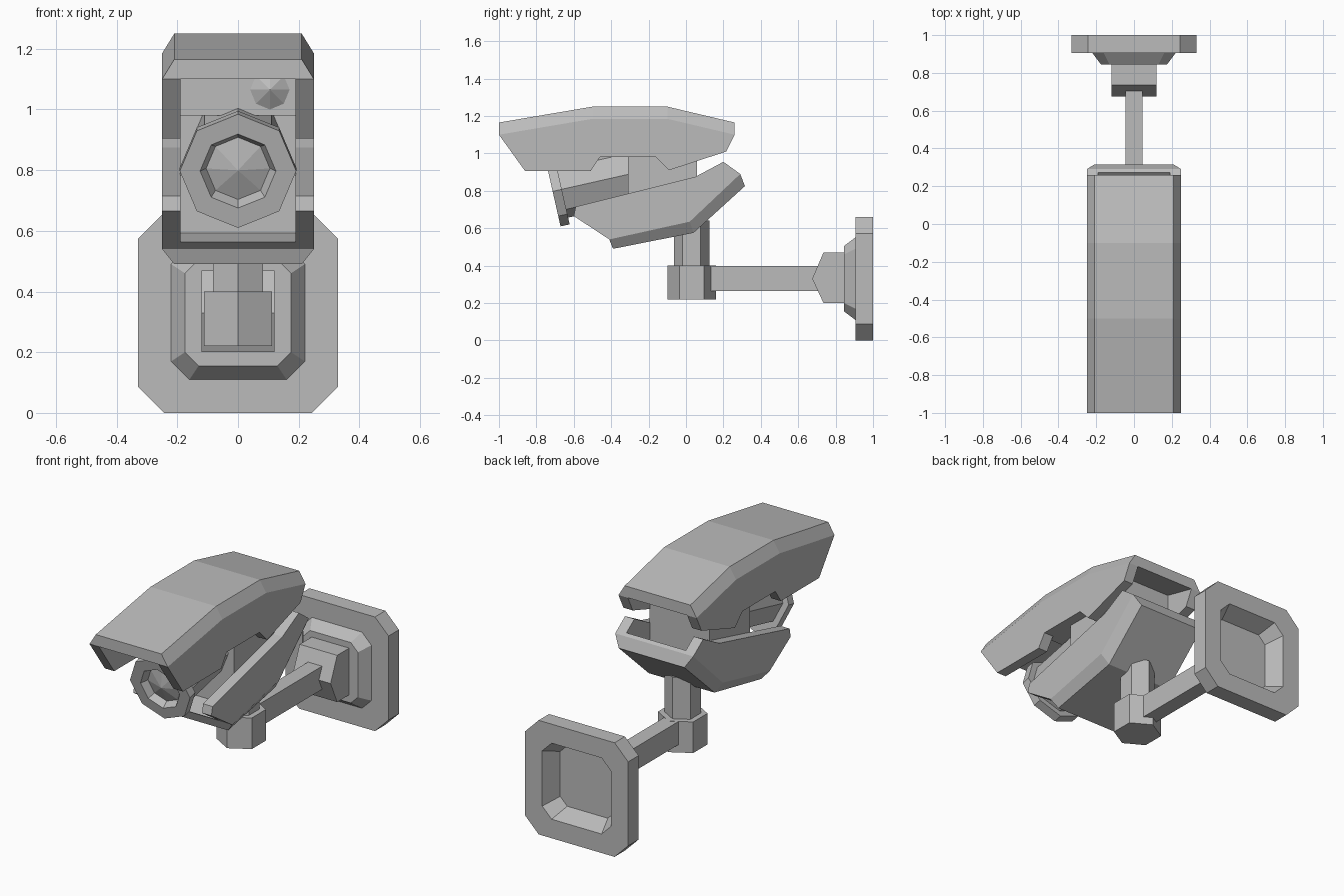
import bpy, bmesh, math
from mathutils import Matrix

cube = bpy.data.objects.get("Cube")
if cube:
    bpy.data.objects.remove(cube)

grey = bpy.data.materials.new("plain grey")
grey.use_nodes = True
colour = (0.5, 0.5, 0.5, 1)
grey.diffuse_color = colour
grey.node_tree.nodes["Principled BSDF"].inputs["Base Color"].default_value = colour


def loft(name, rings, caps=True):
    """Join equal-length rings of points into a flat-shaded solid."""
    bm = bmesh.new()
    loops = [[bm.verts.new(p) for p in ring] for ring in rings]
    n = len(rings[0])
    for a, b in zip(loops, loops[1:]):
        for i in range(n):
            j = (i + 1) % n
            bm.faces.new((a[i], a[j], b[j], b[i]))
    if caps:
        bm.faces.new(loops[0])
        bm.faces.new(loops[-1])
    bmesh.ops.remove_doubles(bm, verts=bm.verts, dist=0.0005)
    bmesh.ops.recalc_face_normals(bm, faces=bm.faces)
    mesh = bpy.data.meshes.new(name)
    bm.to_mesh(mesh)
    bm.free()
    mesh.materials.append(grey)
    obj = bpy.data.objects.new(name, mesh)
    bpy.context.collection.objects.link(obj)
    return obj


def side_ring(x, profile):
    return [(x, y, z) for y, z in profile]


def side_solid(name, profile, half):
    return loft(name, [side_ring(-half, profile), side_ring(half, profile)])


def channel(name, inner, outer, cutter_profile):
    """Chamfered body, hollowed into a channel that is open at both ends."""
    body = loft(name, [side_ring(-0.25, outer), side_ring(-0.21, inner),
                       side_ring(0.21, inner), side_ring(0.25, outer)])
    cutter = side_solid(name + "_cutter", cutter_profile, 0.19)
    cutter.hide_render = True
    cutter.hide_viewport = True
    mod = body.modifiers.new("hollow", "BOOLEAN")
    mod.operation = "DIFFERENCE"
    mod.solver = "EXACT"
    mod.object = cutter
    return body


def turned(name, stations, sides, tip=None):
    """Polygonal solid along y from (radius, y) stations."""
    steps = [2 * math.pi * i / sides for i in range(sides)]
    rings = [[(r * math.sin(a), y, r * math.cos(a)) for a in steps]
             for r, y in stations]
    if tip is not None:
        rings.append([(0, tip, 0)] * sides)
    bm_caps = tip is None
    obj = loft(name, rings, bm_caps)
    return obj


def hex_column(name, radius, y, low, high):
    steps = [math.pi / 3 * i for i in range(6)]
    return loft(name, [[(radius * math.sin(a), y + radius * math.cos(a), z)
                        for a in steps] for z in (low, high)])


# Hood over the camera
hood_top = [(-1, 1.165), (-0.5, 1.25), (-0.1, 1.25), (0.26, 1.165)]
hood_low = [(0.26, 1.10), (0.215, 1.01), (-0.09, 0.91), (-0.16, 0.98),
            (-0.46, 0.98), (-0.51, 0.905), (-0.86, 0.905), (-1, 1.10)]
channel("hood", hood_top + hood_low,
        [(y, z - 0.065) for y, z in hood_top] + hood_low,
        [(-1.1, 1.083), (-0.5, 1.185), (-0.1, 1.185), (0.36, 1.077),
         (0.36, 0.8), (-1.1, 0.8)])

# Tray under the camera
tray_top = [(-0.41, 0.54), (-0.6, 0.665), (-0.59, 0.715), (0.05, 0.875),
            (0.2, 0.955), (0.29, 0.89)]
channel("tray", tray_top + [(0.315, 0.825), (0.04, 0.575), (-0.39, 0.49)],
        tray_top + [(0.29, 0.89), (0.02, 0.635), (-0.41, 0.54)],
        [(-0.7, 0.51), (0.01, 0.66), (0.4, 1.02), (0.4, 1.2), (-0.7, 1.2)])

# Core blocks joining hood and tray
side_solid("core", [(-0.31, 0.57), (0.06, 0.65), (0.06, 1.0), (-0.31, 1.0)], 0.191)
side_solid("upper_core", [(-0.5, 0.98), (0.06, 0.98), (0.06, 1.2), (-0.5, 1.2)], 0.191)

# Camera barrel with front ring and faceted lens
barrel = turned("camera_barrel", [(0.155, 0.45), (0.155, 0.05), (0.192, 0.05),
                                  (0.192, 0), (0.125, 0), (0.105, 0.04)], 8, 0.01)
barrel.matrix_world = (Matrix.Translation((0, -0.713, 0.797))
                       @ Matrix.Rotation(math.radians(12.7), 4, "X"))

# Small faceted sensor
sensor = turned("sensor", [(0.065, 0.02), (0.065, 0)], 8, -0.04)
sensor.location = (0.105, -0.5, 1.065)

# Support post, elbow and arm
hex_column("post", 0.095, 0.03, 0.38, 0.64)
hex_column("elbow", 0.13, 0.03, 0.22, 0.40)
side_solid("arm", [(0.06, 0.265), (0.75, 0.265), (0.75, 0.399), (0.06, 0.399)], 0.045)

# Wall knuckle
side_solid("knuckle", [(0.675, 0.33), (0.735, 0.47), (0.86, 0.47),
                       (0.86, 0.20), (0.735, 0.20)], 0.12)


# Wall plate with raised collar and hollow back
def cut_corner_ring(half, cut, y):
    c = half - cut
    pts = [(half, c), (c, half), (-c, half), (-half, c),
           (-half, -c), (-c, -half), (c, -half), (half, -c)]
    return [(x, y, z + 0.33) for x, z in pts]


loft("wall_plate", [cut_corner_ring(*s) for s in (
    (0.175, 0.045, 0.845), (0.22, 0.06, 0.905), (0.33, 0.087, 0.905),
    (0.33, 0.087, 1.0), (0.22, 0.06, 1.0), (0.175, 0.045, 0.90))])
